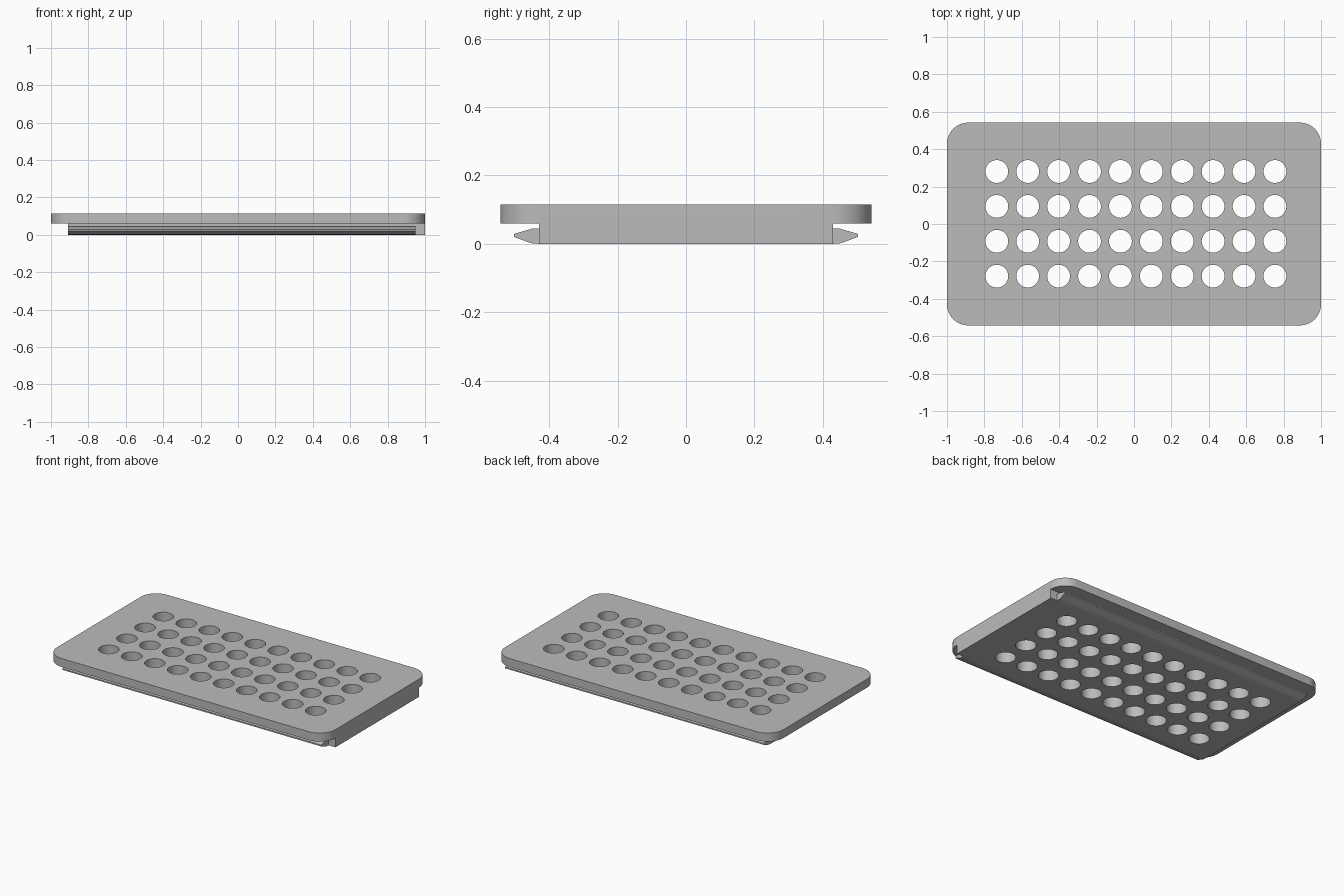
import bpy, bmesh
from mathutils import Matrix, Vector

cube = bpy.data.objects.get("Cube")
if cube:
    bpy.data.objects.remove(cube, do_unlink=True)

grey = bpy.data.materials.new("light grey")
grey.use_nodes = True
colour = (0.5, 0.5, 0.5, 1)
grey.diffuse_color = colour
grey.node_tree.nodes["Principled BSDF"].inputs["Base Color"].default_value = colour


def make(name, bm):
    bmesh.ops.recalc_face_normals(bm, faces=bm.faces[:])
    mesh = bpy.data.meshes.new(name)
    bm.to_mesh(mesh)
    bm.free()
    mesh.materials.append(grey)
    obj = bpy.data.objects.new(name, mesh)
    bpy.context.collection.objects.link(obj)
    return obj


def box(low, high):
    bm = bmesh.new()
    low, high = Vector(low), Vector(high)
    bmesh.ops.create_cube(bm, size=1, matrix=Matrix.Translation((low + high) / 2)
                          @ Matrix.Diagonal((*(high - low), 1)))
    return bm


def combine(target, tool, operation):
    mod = target.modifiers.new(operation, "BOOLEAN")
    mod.operation, mod.solver, mod.object = operation, "EXACT", tool
    bpy.ops.object.select_all(action="DESELECT")
    bpy.context.view_layer.objects.active = target
    target.select_set(True)
    bpy.ops.object.modifier_apply(modifier=mod.name)
    bpy.data.objects.remove(tool, do_unlink=True)


# Cover plate with rounded corners
bm = box((-1, -0.542, 0.06), (1, 0.542, 0.115))
corners = [e for e in bm.edges if abs(e.verts[0].co.z - e.verts[1].co.z) > 0.01]
bmesh.ops.bevel(bm, geom=corners, offset=0.113, segments=12, profile=0.5,
                affect="EDGES")
lid = make("perforated_lid", bm)

# Lower block, flush with the plate at one end
combine(lid, make("lower_block", box((-0.91, -0.429, 0), (1, 0.429, 0.09))), "UNION")

# Grid of through holes
bm = bmesh.new()
for col in range(10):
    for row in range(4):
        spot = (0.01 + (col - 4.5) * 0.1652, 0.001 + (row - 1.5) * 0.1865, 0.05)
        bmesh.ops.create_cone(bm, cap_ends=True, segments=40, radius1=0.061,
                              radius2=0.061, depth=0.3,
                              matrix=Matrix.Translation(spot))
combine(lid, make("hole_cutter", bm), "DIFFERENCE")
bpy.context.view_layer.objects.active = lid
lid.select_set(True)
bpy.ops.object.shade_smooth_by_angle(angle=0.6)

# Tapered slide rails along both long sides
profile = [(0.429, 0), (0.453, 0.002), (0.502, 0.02), (0.502, 0.029),
           (0.448, 0.045), (0.429, 0.045)]
for name, side in (("front_rail", -1), ("back_rail", 1)):
    bm = bmesh.new()
    end = bm.faces.new([bm.verts.new((-0.91, side * y, z)) for y, z in profile])
    ext = bmesh.ops.extrude_face_region(bm, geom=[end], use_keep_orig=True)
    bmesh.ops.translate(bm, vec=(1.86, 0, 0), verts=[
        v for v in ext["geom"] if isinstance(v, bmesh.types.BMVert)])
    make(name, bm)
